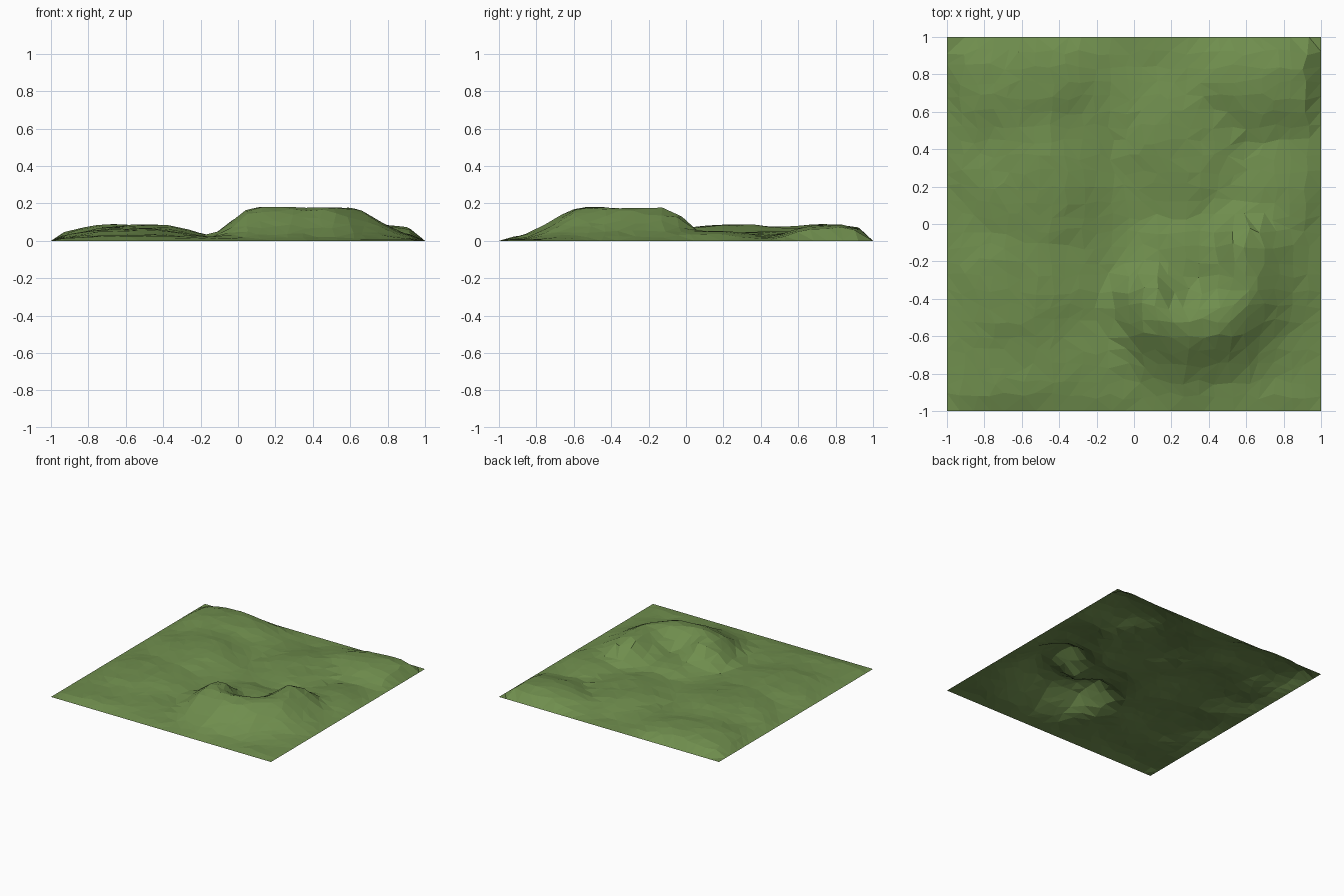
import bpy, bmesh, math, random
from mathutils import Vector, noise

if "Cube" in bpy.data.objects:
    bpy.data.objects.remove(bpy.data.objects["Cube"])

random.seed(4)
N = 25  # cells per side

# Crest line of the horseshoe hill (open to the back left)
CREST = [Vector(p) for p in ((0.09, -0.40), (0.11, -0.51), (0.28, -0.55), (0.45, -0.51),
                             (0.56, -0.41), (0.59, -0.28), (0.58, -0.12))]
# Soft mounds: x, y, radius x, radius y, height
MOUNDS = [(-0.62, 0.74, 0.38, 0.34, 0.076), (-0.52, 0.22, 0.34, 0.42, 0.078),
          (-0.58, -0.30, 0.36, 0.38, 0.056), (-0.50, -0.72, 0.40, 0.25, 0.022),
          (0.72, 0.78, 0.36, 0.26, 0.078), (0.24, 0.44, 0.30, 0.34, 0.040),
          (0.76, 0.14, 0.2, 0.3, 0.045)]


def crest_distance(p):
    best = 9.0
    for a, b in zip(CREST, CREST[1:]):
        t = max(0, min(1, (p - a).dot(b - a) / (b - a).length_squared))
        best = min(best, (p - a.lerp(b, t)).length)
    return best


def height(x, y):
    p = Vector((x, y))
    # Horseshoe: gentle outer slope at the front right, steep elsewhere
    side = (x - 0.3) * 0.707 - (y + 0.35) * 0.707
    k = max(0, min(1, side / 0.25 + 0.3))
    width = 0.155 + 0.065 * k
    d = max(0, crest_distance(p) - 0.01)
    hill = 0.170 * math.exp(-(d / width) ** 2)
    floor = 0.045 * math.exp(-(((x - 0.25) / 0.30) ** 2 + ((y + 0.22) / 0.25) ** 2) ** 2)
    parts = [hill, floor]
    for mx, my, rx, ry, h in MOUNDS:
        r2 = ((x - mx) / rx) ** 2 + ((y - my) / ry) ** 2
        parts.append(h * math.exp(-r2 ** 1.5))
    # Smooth union, then a little roughness
    z = sum(v ** 4 for v in parts) ** 0.25
    z += 0.010 * noise.noise(Vector((x * 4, y * 4, 3.1))) + 0.008
    z += 0.008 * noise.noise(Vector((x * 8, y * 8, 7.7)))
    # Fall to zero at the border
    edge = min(1 - abs(x), 1 - abs(y))
    return max(0, z) * math.sin(min(1, edge / 0.10) * math.pi / 2)


# Irregular triangulated ground sheet
bm = bmesh.new()
rows = []
for j in range(N + 1):
    row = []
    for i in range(N + 1):
        x, y = -1 + 2 * i / N, -1 + 2 * j / N
        if 0 < i < N:
            x += random.uniform(-0.02, 0.02)
        if 0 < j < N:
            y += random.uniform(-0.02, 0.02)
        row.append(bm.verts.new((x, y, height(x, y))))
    rows.append(row)
for j in range(N):
    for i in range(N):
        a, b, c, d = rows[j][i], rows[j][i + 1], rows[j + 1][i + 1], rows[j + 1][i]
        # Split each cell along the flatter diagonal
        if abs(a.co.z - c.co.z) < abs(b.co.z - d.co.z):
            bm.faces.new((a, b, c))
            bm.faces.new((a, c, d))
        else:
            bm.faces.new((a, b, d))
            bm.faces.new((b, c, d))
mesh = bpy.data.meshes.new("terrain")
bm.to_mesh(mesh)
bm.free()
terrain = bpy.data.objects.new("terrain", mesh)
bpy.context.collection.objects.link(terrain)

# Grass green
mat = bpy.data.materials.new("grass")
mat.diffuse_color = (0.16, 0.27, 0.075, 1)
mat.use_nodes = True
mat.node_tree.nodes["Principled BSDF"].inputs["Base Color"].default_value = mat.diffuse_color
mesh.materials.append(mat)
